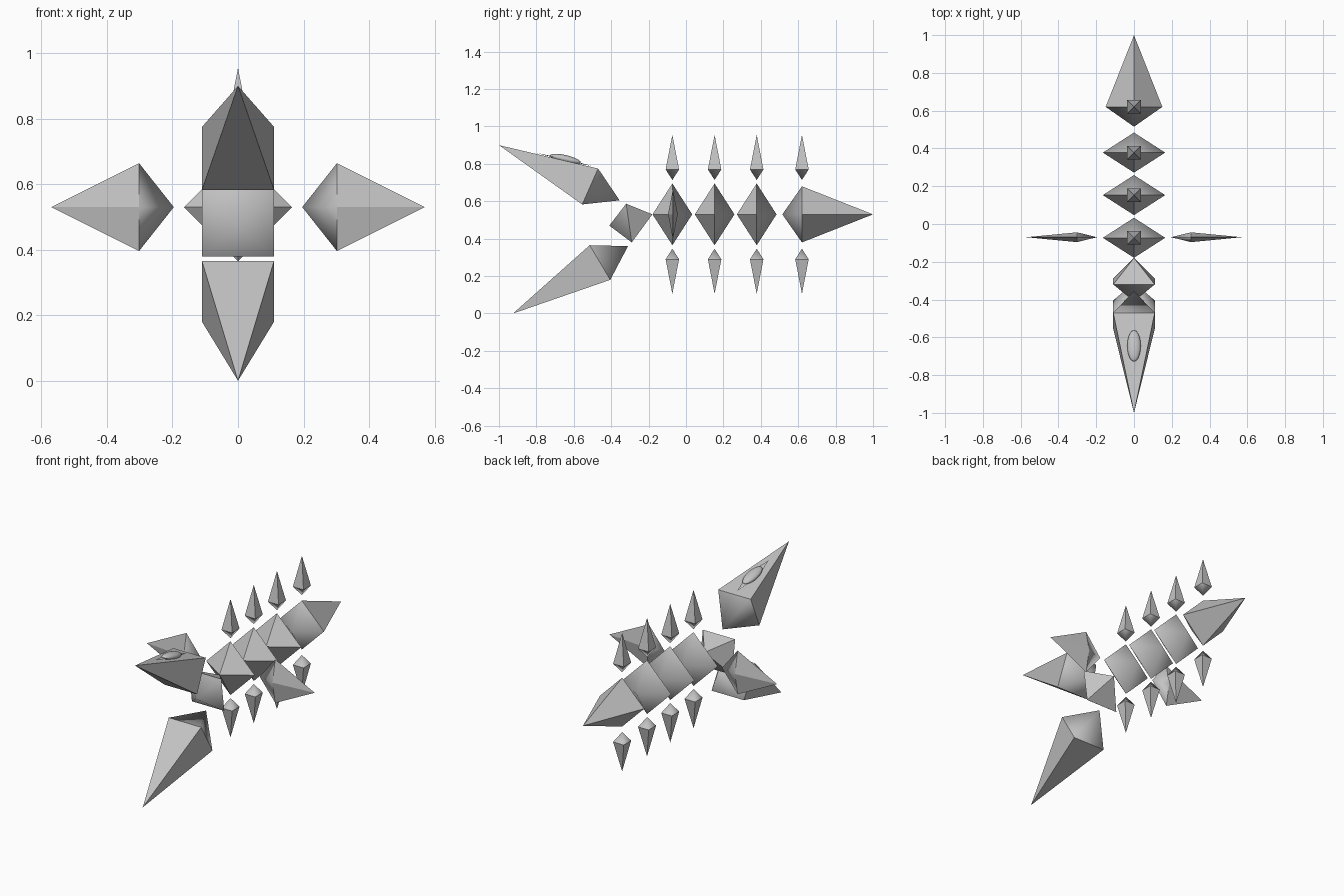
import bpy, bmesh, math
from mathutils import Vector

if "Cube" in bpy.data.objects:
    bpy.data.objects.remove(bpy.data.objects["Cube"])

grey = bpy.data.materials.new("stone_grey")
grey.diffuse_color = (0.55, 0.55, 0.55, 1)
grey.use_nodes = True
grey.node_tree.nodes["Principled BSDF"].inputs["Base Color"].default_value = grey.diffuse_color


def crystal(name, base, ring, tip):
    """Four-sided double pyramid: soft shaded base side, flat faceted tip side."""
    bm = bmesh.new()
    b, t = bm.verts.new(base), bm.verts.new(tip)
    r = [bm.verts.new(p) for p in ring]
    for i in range(4):
        bm.faces.new((r[i], r[(i + 1) % 4], b)).smooth = True
        bm.faces.new((r[i], r[(i + 1) % 4], t))
    bmesh.ops.recalc_face_normals(bm, faces=bm.faces)
    for i in range(4):
        bm.edges.get((r[i], r[(i + 1) % 4])).smooth = False
    me = bpy.data.meshes.new(name)
    bm.to_mesh(me)
    bm.free()
    me.materials.append(grey)
    ob = bpy.data.objects.new(name, me)
    bpy.context.collection.objects.link(ob)
    return ob


def diamond(c, u, v):
    c, u, v = Vector(c), Vector(u), Vector(v)
    return [c + u, c + v, c - u, c - v]


def wide_ring(upper, lower, w=0.11):
    """Square ring across x from an upper and a lower (y, z) point."""
    return [(-w, *upper), (w, *upper), (w, *lower), (-w, *lower)]


# Skull, jaw and neck
crystal("skull", (0, -0.355, 0.605), wide_ring((-0.47, 0.775), (-0.555, 0.583)), (0, -1.0, 0.9))
crystal("jaw", (0, -0.31, 0.36), wide_ring((-0.515, 0.365), (-0.405, 0.18)), (0, -0.925, 0.0))
crystal("neck", (0, -0.41, 0.47), wide_ring((-0.32, 0.587), (-0.29, 0.38)), (0, -0.18, 0.53))

# Body segments and tail
Z = 0.53
for i, y in enumerate((-0.073, 0.153, 0.378)):
    crystal(f"body_segment_{i + 1}", (0, y + 0.106, Z),
            diamond((0, y, Z), (0.165, 0, 0), (0, 0, 0.165)), (0, y - 0.106, Z))
crystal("tail", (0, 0.515, Z), diamond((0, 0.62, Z), (0.15, 0, 0), (0, 0, 0.15)), (0, 1.0, Z))

# Side fins
for s, side in ((-1, "left"), (1, "right")):
    crystal(f"{side}_fin", (s * 0.196, -0.07, Z),
            diamond((s * 0.302, -0.07, Z), (0, 0.026, 0), (0, 0, 0.134)), (s * 0.57, -0.07, Z))

# Floating spikes above and below each segment
for i, y in enumerate((-0.073, 0.153, 0.378, 0.62)):
    for s, side, b, r, t in ((1, "upper", 0.714, 0.77, 0.955), (-1, "lower", 0.346, 0.29, 0.105)):
        crystal(f"{side}_spike_{i + 1}", (0, y, b),
                diamond((0, y, r), (0.036, 0.036, 0), (0.036, -0.036, 0)), (0, y, t))

# Eye: thin diamond lid with a domed oval, lying on the sloped skull top
tilt = -math.atan2(0.125, 0.53)
lid = crystal("eye_lid", (0, 0, -0.004),
              diamond((0, 0, 0), (0.036, 0, 0), (0, 0.155, 0)), (0, 0, 0.006))
lid.location = (0, -0.65, 0.823)
lid.rotation_euler.x = tilt
bpy.ops.mesh.primitive_uv_sphere_add(segments=20, ring_count=10, radius=1,
                                     location=(0, -0.645, 0.826), rotation=(tilt, 0, 0))
eye = bpy.context.object
eye.name = "eye"
eye.scale = (0.036, 0.085, 0.021)
eye.data.materials.append(grey)
bpy.ops.object.shade_smooth_by_angle()
